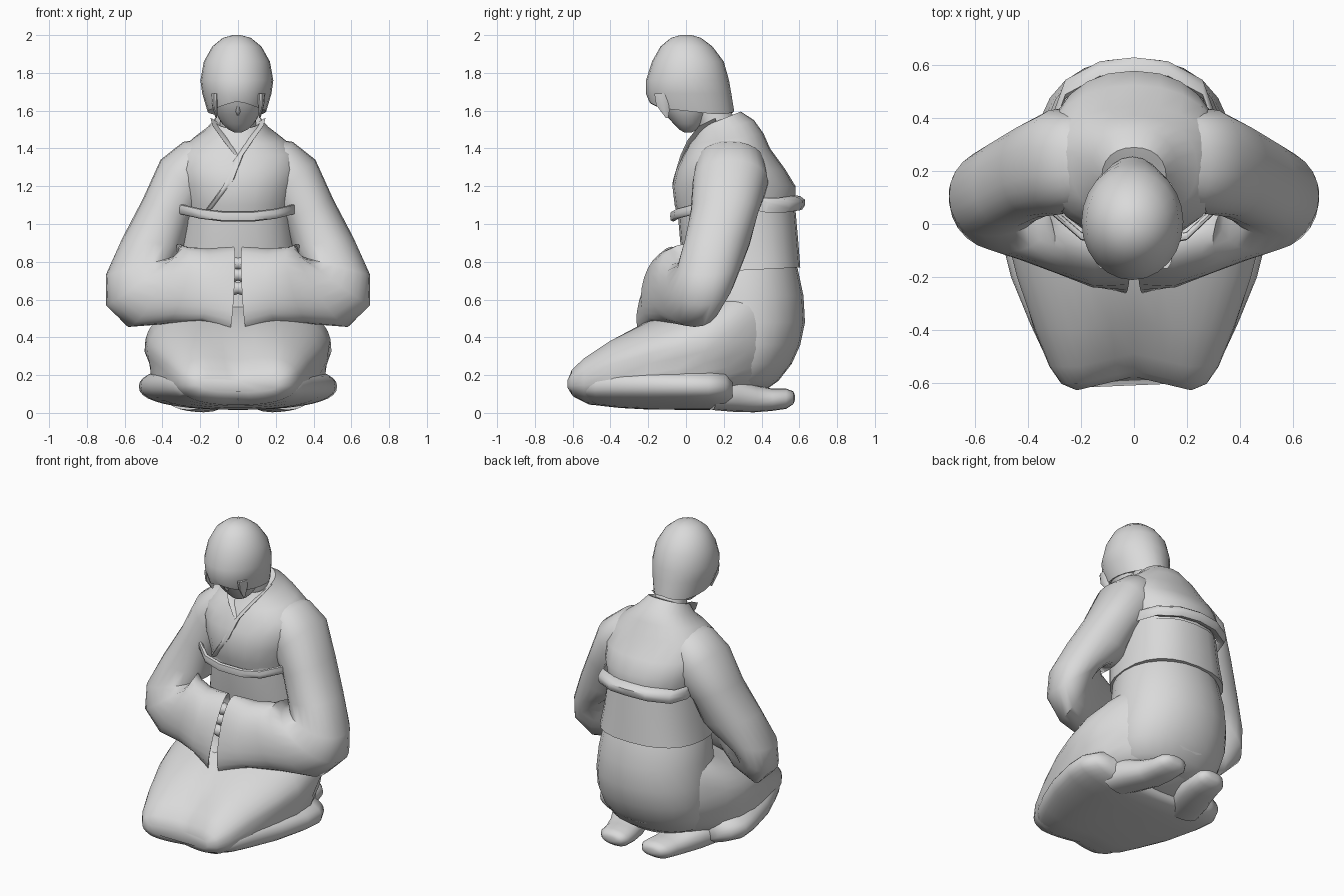
import bpy, bmesh, math
from mathutils import Vector

grey = bpy.data.materials.new("plain grey")
grey.diffuse_color = (0.7, 0.7, 0.7, 1)


def sp(t, e):
    return math.copysign(abs(t) ** (2 / e), t)


def ring(c, u, v, n=24, e=2.0):
    """Closed (super)elliptical section around c with half axes u and v."""
    c, u, v = Vector(c), Vector(u), Vector(v)
    return [c + u * sp(math.cos(2 * math.pi * i / n), e) + v * sp(math.sin(2 * math.pi * i / n), e)
            for i in range(n)]


def loft(name, rings, mirror=False, angle=50):
    bm = bmesh.new()
    rows = [[bm.verts.new(p) for p in r] for r in rings]
    n = len(rows[0])
    for a, b in zip(rows, rows[1:]):
        for i in range(n):
            bm.faces.new((a[i], a[(i + 1) % n], b[(i + 1) % n], b[i]))
    bm.faces.new(rows[0])
    bm.faces.new(rows[-1])
    bmesh.ops.recalc_face_normals(bm, faces=bm.faces)
    me = bpy.data.meshes.new(name)
    bm.to_mesh(me)
    bm.free()
    me.materials.append(grey)
    ob = bpy.data.objects.new(name, me)
    bpy.context.collection.objects.link(ob)
    bpy.ops.object.select_all(action='DESELECT')
    bpy.context.view_layer.objects.active = ob
    ob.select_set(True)
    bpy.ops.object.shade_smooth_by_angle(angle=math.radians(angle))
    if mirror:
        ob.modifiers.new("mirror", 'MIRROR')
    return ob


def upright_rings(rows, e=2.0, x=0.0):
    """Rows: z at centre, half width, front y, back y, rise of the back edge."""
    return [ring((x, (f + b) / 2, z), (w, 0, 0), (0, (b - f) / 2, t), e=e) for z, w, f, b, t in rows]


def upright(name, rows, e=2.0, x=0.0, **kw):
    return loft(name, upright_rings(rows, e, x), **kw)


def band(name, path, u, v, **kw):
    """Strip of constant section along a path."""
    return loft(name, [ring(p, u, v, 8, 3) for p in path], **kw)


# Hair: bobbed, longer at the sides than at the fringe
hair = upright_rings([(2.0, .02, -.03, .03, 0), (1.985, .075, -.08, .08, 0), (1.94, .13, -.135, .14, 0),
                      (1.86, .175, -.18, .2, 0), (1.76, .193, -.212, .228, 0), (1.69, .183, -.212, .24, 0),
                      (1.625, .155, -.195, .255, -.025), (1.645, .12, -.14, .2, -.025)], x=-.006)
for r in hair[-2:]:
    for p in r:
        p.z -= .03 * min(1, abs(p.x) / .12)
loft("hair", hair)
upright("face", [(1.7, .145, -.17, .15, 0), (1.63, .135, -.145, .14, 0), (1.58, .115, -.11, .12, 0),
                 (1.53, .083, -.065, .09, 0), (1.5, .05, -.035, .06, 0), (1.485, .02, -.01, .03, 0)])
upright("nose", [(1.64, .008, -.148, -.1, 0), (1.595, .014, -.134, -.08, 0), (1.575, .006, -.11, -.08, 0)])
loft("side_lock", [ring((.12, -.12, 1.69), (.025, 0, 0), (0, .05, 0), 10),
                   ring((.122, -.12, 1.63), (.016, 0, 0), (0, .04, 0), 10),
                   ring((.115, -.1, 1.56), (.004, 0, 0), (0, .006, 0), 10)], mirror=True)
loft("neck", [ring((0, .12, 1.62), (.09, 0, 0), (0, .1, 0)),
              ring((0, .16, 1.55), (.095, 0, 0), (0, .105, 0)),
              ring((0, .19, 1.38), (.11, 0, 0), (0, .1, 0))])

# Robe over chest and back
upright("robe_body", [(1.03, .29, -.04, .56, 0), (1.1, .3, -.06, .58, 0), (1.2, .33, -.072, .58, 0),
                      (1.29, .35, -.05, .525, 0), (1.38, .325, -.015, .445, .02), (1.45, .24, .015, .41, .03),
                      (1.5, .165, .04, .36, .05), (1.55, .122, .065, .29, .045), (1.54, .1, .09, .265, .045)],
        e=2.2)
# Crossed collar edges
band("front_collar", [(.115, .15, 1.54), (.105, .07, 1.5), (.055, .015, 1.43), (0, -.022, 1.35),
                      (-.05, -.061, 1.22), (-.1, -.054, 1.15), (-.16, -.025, 1.07)], (.03, 0, .02), (0, .01, .004))
band("under_collar", [(-.115, .15, 1.54), (-.105, .07, 1.5), (-.055, .017, 1.43), (0, -.01, 1.36)],
     (.03, 0, -.02), (0, .01, .004))

# Sash with its rims
upright("sash", [(.755, .335, 0, .605, .015), (.9, .31, -.03, .595, 0), (1.07, .29, -.045, .58, 0)], e=2.4)
band("sash_front_rim", [(-.31, .05, 1.08), (-.2, -.045, 1.055), (-.08, -.068, 1.04), (.08, -.068, 1.04),
                        (.2, -.045, 1.055), (.3, .05, 1.08)], (0, .016, 0), (0, 0, .027))
band("sash_back_rim", [(-.3, .4, 1.1), (-.26, .51, 1.1), (-.13, .58, 1.11), (0, .595, 1.115),
                       (.13, .58, 1.11), (.26, .51, 1.1), (.3, .4, 1.1)], (0, .035, -.016), (0, .01, .032))

# Wide sleeves bent at the elbow, with a hollow cuff
sleeve = [((.08, .22, 1.39), (0, .11, 0), (.05, 0, .07)),
          ((.2, .235, 1.32), (0, .18, 0), (.09, 0, .115)),
          ((.29, .235, 1.22), (0, .2, 0), (.12, 0, .12)),
          ((.375, .205, 1.07), (.005, .18, 0), (.13, 0, .06)),
          ((.45, .165, .9), (.01, .172, 0), (.16, -.02, .03)),
          ((.51, .125, .78), (0, .17, 0), (.19, -.02, -.05)),
          ((.51, .075, .71), (.02, .18, 0), (.19, .005, -.14)),
          ((.445, .025, .675), (.05, .17, 0), (.135, .02, -.22)),
          ((.33, -.03, .675), (.05, .16, 0), (.055, 0, -.205)),
          ((.19, -.105, .68), (.04, .13, .02), (.02, -.03, -.19)),
          ((.035, -.15, .655), (.015, .08, 0), (.012, -.075, -.225)),
          ((.05, -.14, .655), (.012, .058, 0), (.01, -.065, -.2)),
          ((.13, -.11, .67), (.012, .045, 0), (.01, -.04, -.16))]
loft("sleeve", [ring(*s, e=2.2) for s in sleeve], mirror=True)

# Folded hands between the cuffs
for y, z in ((-.14, .66), (-.125, .73), (-.11, .79)):
    loft("hand", [ring((x, y, z), (0, .04 * k, 0), (0, 0, .04 * k), 12)
                  for x, k in ((-.08, .7), (-.03, 1), (0, .75), (.03, 1), (.08, .7))])

# Hips and seat
upright("hips", [(.82, .3, .02, .57, 0), (.76, .325, 0, .592, 0), (.62, .35, 0, .622, 0),
                 (.48, .365, 0, .63, 0), (.36, .37, 0, .605, 0), (.26, .35, .02, .56, 0),
                 (.17, .31, .05, .49, 0), (.12, .22, .1, .42, 0)], e=2.1)


def along(name, rows, e, crease=0.0):
    """Rows: y, half width, bottom z, top z; the front is notched between the knees."""
    rings = []
    for y, w, lo, hi in rows:
        r = ring((0, y, (lo + hi) / 2), (w, 0, 0), (0, 0, (hi - lo) / 2), 40, e)
        k = max(0, min(1, (-.2 - y) / .3))
        for p in r:
            m = max(0, 1 - abs(p.x) / .21)
            p.y += .05 * m * k
            if p.z > (lo + hi) / 2:
                p.z -= .03 * m * k
            if y > -.35:
                p.x *= 1 - crease * max(0, 1 - abs(p.z - .25) / .07)
        rings.append(r)
    loft(name, rings, angle=60)


# Thighs and knees under the skirt, running back into the hips
along("thighs", [(-.628, .22, .11, .2), (-.605, .275, .075, .25), (-.54, .32, .042, .31),
                 (-.4, .378, .03, .4), (-.2, .45, .03, .49), (-.05, .485, .04, .54),
                 (.1, .495, .05, .6), (.22, .455, .06, .66), (.33, .39, .09, .71), (.44, .31, .15, .7),
                 (.53, .21, .22, .66)], 2.5, .05)
# Folded lower legs bulging out below the thighs
along("lower_legs", [(-.56, .29, .06, .22), (-.48, .345, .036, .25), (-.38, .392, .026, .268),
                     (-.2, .466, .018, .272), (0, .515, .016, .268), (.12, .525, .016, .262),
                     (.21, .48, .025, .25), (.245, .4, .05, .2)], 2.35)

# Feet tucked under the seat, soles up
loft("foot", [ring(c, u, (0, 0, h), 16, 2.3) for c, u, h in (
    ((.26, .14, .1), (.12, .02, 0), .085), ((.22, .26, .095), (.12, .02, 0), .09),
    ((.18, .36, .075), (.11, .02, 0), .072), ((.16, .45, .07), (.105, .01, 0), .06),
    ((.15, .53, .075), (.1, 0, 0), .054), ((.145, .568, .08), (.07, 0, 0), .034),
    ((.145, .576, .08), (.03, 0, 0), .015))], mirror=True)
